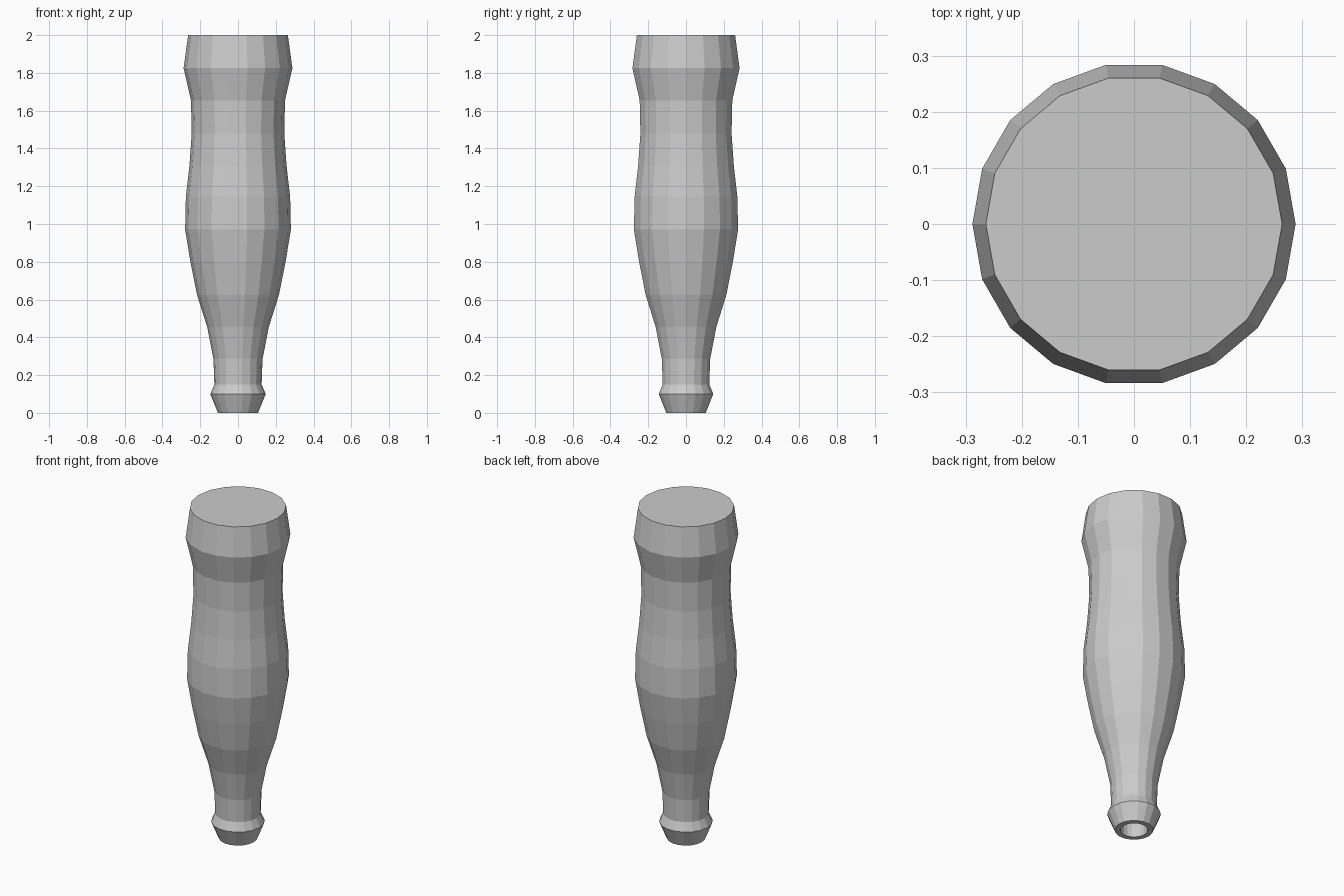
import bpy, bmesh
from math import cos, sin, tau

if "Cube" in bpy.data.objects:
    bpy.data.objects.remove(bpy.data.objects["Cube"])

SIDES = 18

# (radius, height): from the socket roof, out under the foot, up to the flat top
PROFILE = [
    (0.065, 0.10), (0.075, 0.0),
    (0.106, 0.0), (0.147, 0.10), (0.125, 0.15), (0.13, 0.285),
    (0.163, 0.455), (0.217, 0.625), (0.252, 0.80), (0.28, 0.97),
    (0.276, 1.145), (0.257, 1.31), (0.245, 1.48), (0.249, 1.655),
    (0.288, 1.825), (0.264, 2.0),
]


def lathe(name, profile, sides):
    """Revolve a profile around z and cap both ends."""
    bm = bmesh.new()
    rings = [[bm.verts.new((r * cos(tau * i / sides), r * sin(tau * i / sides), z))
              for i in range(sides)] for r, z in profile]
    for a, b in zip(rings, rings[1:]):
        for i in range(sides):
            j = (i + 1) % sides
            bm.faces.new((a[i], a[j], b[j], b[i]))
    bm.faces.new(rings[0][::-1])
    bm.faces.new(rings[-1])
    bmesh.ops.recalc_face_normals(bm, faces=bm.faces)
    mesh = bpy.data.meshes.new(name)
    bm.to_mesh(mesh)
    bm.free()
    obj = bpy.data.objects.new(name, mesh)
    bpy.context.collection.objects.link(obj)
    return obj


# Turned body with a socket in the underside
lathe("turned_handle", PROFILE, SIDES)
